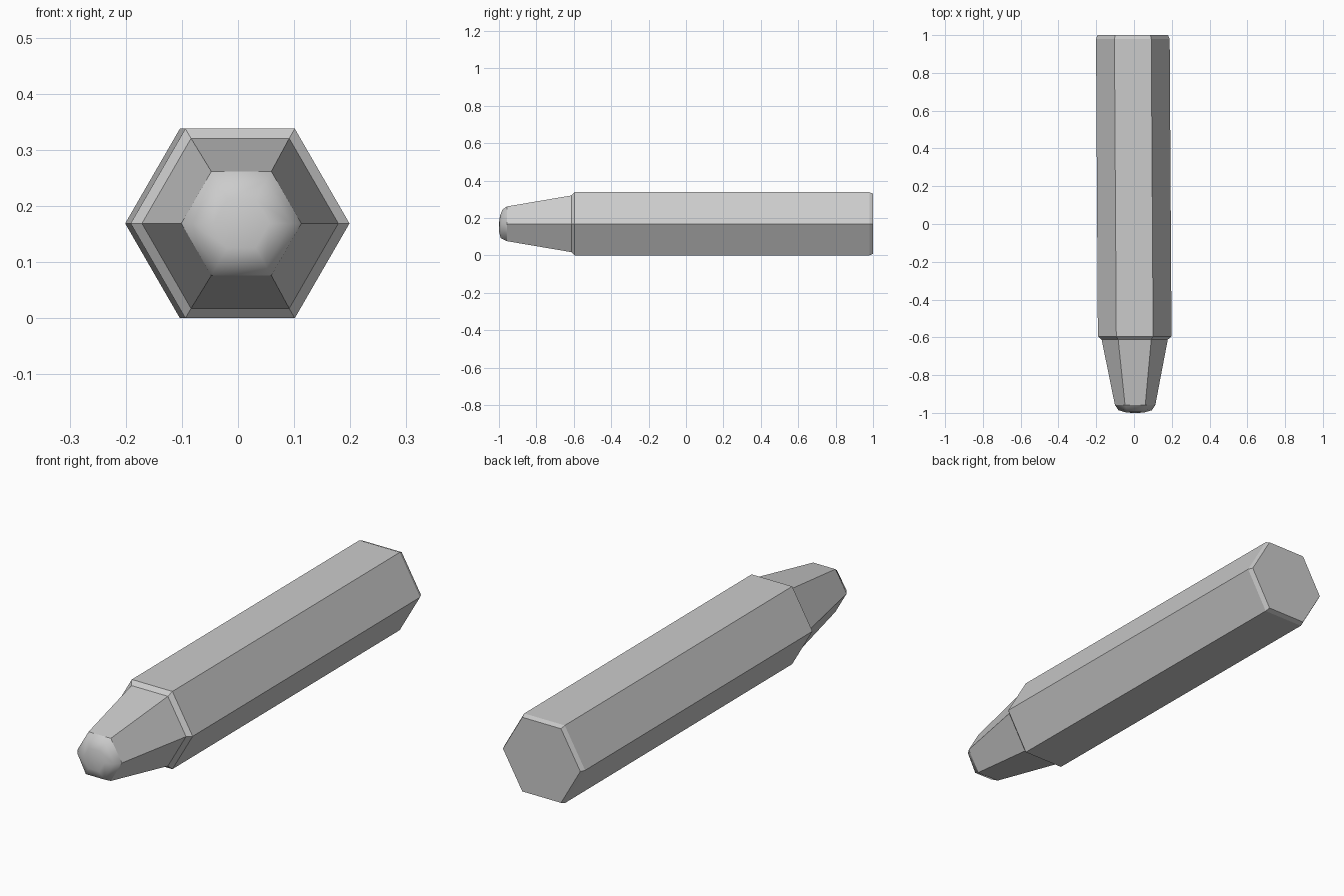
import bpy, bmesh
from math import cos, sin, pi

# Remove the default cube
cube = bpy.data.objects.get("Cube")
if cube:
    bpy.data.objects.remove(cube, do_unlink=True)

CENTRE_Z = 0.169
YAW = -0.0062      # slight sideways lean along the length
TIP_TILT = 0.06    # the nose slopes back towards the top

grey = bpy.data.materials.new("plain grey")
grey.use_nodes = True
colour = (0.6, 0.6, 0.6, 1)
grey.diffuse_color = colour
grey.node_tree.nodes["Principled BSDF"].inputs["Base Color"].default_value = colour


def hex_loft(name, rings, start_cap, end_cap, tilt=0.0, smooth=False):
    """Loft hexagons given as (y, radius); a cap is 'flat', 'point' or None."""
    bm = bmesh.new()
    loops = []
    for i, (y, r) in enumerate(rings):
        loop = []
        for k in range(6):
            z = r * sin(k * pi / 3)
            yy = y + (tilt * z if i else 0)
            loop.append(bm.verts.new((r * cos(k * pi / 3) + YAW * yy, yy, CENTRE_Z + z)))
        loops.append(loop)
    for a, b in zip(loops, loops[1:]):
        for k in range(6):
            n = (k + 1) % 6
            bm.faces.new((a[k], a[n], b[n], b[k]))
    for loop, cap in ((loops[0], start_cap), (loops[-1], end_cap)):
        if cap == "flat":
            bm.faces.new(loop)
        elif cap == "point":
            tip = bm.verts.new((-YAW, -1, CENTRE_Z))
            for k in range(6):
                bm.faces.new((loop[k], loop[(k + 1) % 6], tip))
    bmesh.ops.recalc_face_normals(bm, faces=bm.faces)
    # An open dome must face forwards
    if end_cap == "point" and sum(f.normal.y for f in bm.faces) > 0:
        bmesh.ops.reverse_faces(bm, faces=bm.faces)
    for f in bm.faces:
        f.smooth = smooth
    mesh = bpy.data.meshes.new(name)
    bm.to_mesh(mesh)
    bm.free()
    mesh.materials.append(grey)
    obj = bpy.data.objects.new(name, mesh)
    bpy.context.collection.objects.link(obj)
    return obj


# Hexagonal barrel with chamfered ends, narrowing to the front
hex_loft("barrel", [(1.0, 0.186), (0.98, 0.195), (-0.595, 0.195),
                    (-0.612, 0.175), (-0.958, 0.107)], "flat", None)

# Softly rounded nose closing the front
hex_loft("rounded_nose", [(-0.958, 0.107), (-0.986, 0.088), (-0.997, 0.05)],
         None, "point", TIP_TILT, True)
